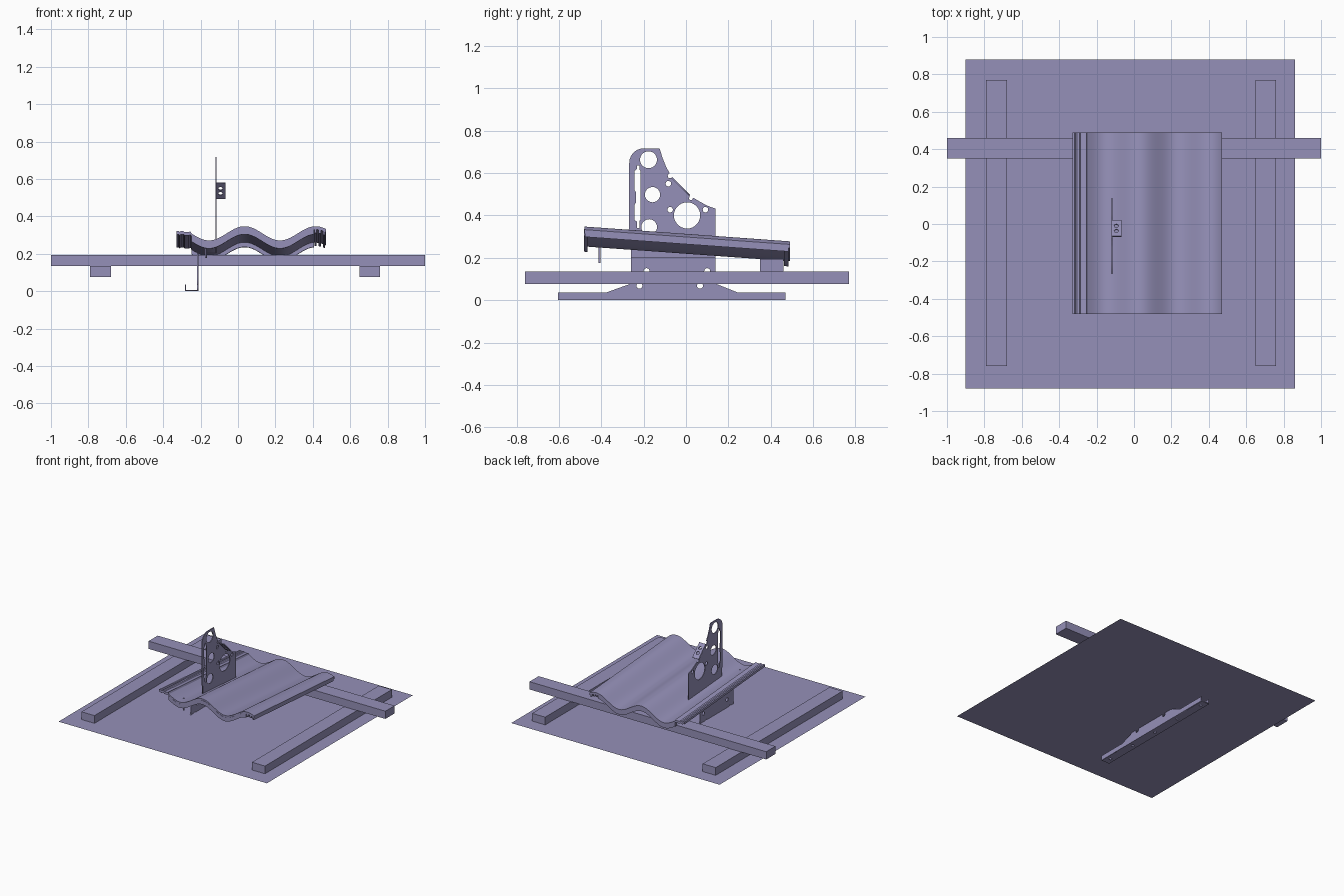
import bpy, bmesh
from math import cos, sin, pi, radians
from mathutils import Matrix, Vector

if "Cube" in bpy.data.objects:
    bpy.data.objects.remove(bpy.data.objects["Cube"])

# One muted violet colour for every part
paint = bpy.data.materials.new("muted_violet")
paint.diffuse_color = (0.30, 0.28, 0.48, 1)
paint.use_nodes = True
paint.node_tree.nodes["Principled BSDF"].inputs["Base Color"].default_value = paint.diffuse_color


def finish(name, bm):
    bmesh.ops.recalc_face_normals(bm, faces=bm.faces)
    me = bpy.data.meshes.new(name)
    bm.to_mesh(me)
    bm.free()
    ob = bpy.data.objects.new(name, me)
    bpy.context.collection.objects.link(ob)
    return ob


def box(name, x0, x1, y0, y1, z0, z1):
    bm = bmesh.new()
    bmesh.ops.create_cube(bm, size=1)
    for v in bm.verts:
        v.co = Vector(((x0 + x1) / 2 + v.co.x * (x1 - x0),
                       (y0 + y1) / 2 + v.co.y * (y1 - y0),
                       (z0 + z1) / 2 + v.co.z * (z1 - z0)))
    return finish(name, bm)


def select(ob):
    bpy.ops.object.select_all(action='DESELECT')
    ob.select_set(True)
    bpy.context.view_layer.objects.active = ob


def arc(cx, cy, r, a0=0, a1=360, n=28):
    full = a1 - a0 == 360
    steps = n if full else n + 1
    return [(cx + r * cos(radians(a0 + (a1 - a0) * i / n)),
             cy + r * sin(radians(a0 + (a1 - a0) * i / n))) for i in range(steps)]


def plate(name, loops, thick, u, v, origin):
    """Flat sheet: first loop is the outline, the others are holes."""
    cu = bpy.data.curves.new(name, 'CURVE')
    cu.dimensions = '2D'
    cu.fill_mode = 'BOTH'
    cu.extrude = thick / 2
    for loop in loops:
        sp = cu.splines.new('POLY')
        sp.points.add(len(loop) - 1)
        for p, (a, b) in zip(sp.points, loop):
            p.co = (a, b, 0, 1)
        sp.use_cyclic_u = True
    ob = bpy.data.objects.new(name, cu)
    bpy.context.collection.objects.link(ob)
    u, v = Vector(u).normalized(), Vector(v).normalized()
    m = Matrix((u, v, u.cross(v))).transposed().to_4x4()
    m.translation = origin
    ob.matrix_world = m
    select(ob)
    bpy.ops.object.convert(target='MESH')
    return bpy.context.object


# Roof underlay and timber battens
bm = bmesh.new()
bm.faces.new([bm.verts.new((x, y, 0.076)) for x, y in
              ((-0.90, -0.88), (0.86, -0.88), (0.86, 0.88), (-0.90, 0.88))])
finish("underlay_sheet", bm)
box("left_rail", -0.79, -0.68, -0.76, 0.77, 0.076, 0.135)
box("right_rail", 0.65, 0.76, -0.76, 0.77, 0.076, 0.135)
box("cross_batten", -1, 1, 0.35, 0.46, 0.135, 0.194)


# Wavy roof tile, sloping down to the back
def wave(x):
    return 0.275 + 0.038 * cos(2 * pi * (x - 0.035) / 0.38)


def strip(name, profile, y0, y1, thick, drop=0.0):
    bm = bmesh.new()
    ring = [(x, z - drop) for x, z in profile]
    ring += [(x, z - thick) for x, z in reversed(profile)]
    n = len(profile)
    ends = [[bm.verts.new((x, y, z - 0.072 * y)) for x, z in ring] for y in (y0, y1)]
    a, b = ends
    for i in range(2 * n):
        j = (i + 1) % (2 * n)
        bm.faces.new((a[i], a[j], b[j], b[i]))
    for e in ends:
        for i in range(n - 1):
            bm.faces.new((e[i], e[i + 1], e[2 * n - 2 - i], e[2 * n - 1 - i]))
    ob = finish(name, bm)
    select(ob)
    bpy.ops.object.shade_smooth_by_angle(angle=radians(30))
    return ob


def wave_points(x0, x1, n):
    return [(x0 + (x1 - x0) * i / n, wave(x0 + (x1 - x0) * i / n)) for i in range(n + 1)]


interlock = [(-0.33, 0.288), (-0.318, 0.288), (-0.312, 0.282), (-0.306, 0.288),
             (-0.292, 0.288), (-0.286, 0.282), (-0.262, 0.282), (-0.254, 0.286)]
strip("roof_tile", interlock + wave_points(-0.248, 0.47, 72), -0.48, 0.49, 0.018)
for name, y0, y1 in (("tile_front_lip", -0.482, -0.465), ("tile_back_lip", 0.462, 0.484)):
    strip(name, wave_points(-0.248, 0.405, 60), y0, y1, 0.043, 0.012)
for i in range(3):
    x = 0.408 + i * 0.023
    strip(f"tile_edge_rib_{i + 1}", wave_points(x, x + 0.012, 2), -0.478, 0.485, 0.036, 0.012)

# Upper bracket plate with rounded top, stepped slope and holes
T = 0.006
Y, Z = (0, 1, 0), (0, 0, 1)
outline = [(-0.26, 0.205), (0.14, 0.205), (0.14, 0.432), (0.10, 0.446), (0.06, 0.468),
           (0.035, 0.483), (0.026, 0.472), (0.014, 0.476), (0.017, 0.493),
           (-0.068, 0.578), (-0.082, 0.575), (-0.087, 0.588), (-0.078, 0.6),
           (-0.095, 0.632), (-0.11, 0.67), (-0.125, 0.717)]
outline += arc(-0.198, 0.647, 0.07, 90, 180, 12) + [(-0.268, 0.33), (-0.26, 0.32)]
slot = [(-0.232, 0.34), (-0.219, 0.34), (-0.219, 0.375), (-0.215, 0.38), (-0.215, 0.61),
        (-0.219, 0.615), (-0.219, 0.635), (-0.232, 0.635), (-0.232, 0.62),
        (-0.243, 0.61), (-0.243, 0.52), (-0.237, 0.51), (-0.237, 0.46),
        (-0.243, 0.45), (-0.243, 0.38), (-0.232, 0.37)]
holes = [(-0.177, 0.663, 0.04), (-0.158, 0.498, 0.036), (0.005, 0.40, 0.062),
         (-0.083, 0.55, 0.013), (-0.075, 0.427, 0.013), (0.092, 0.427, 0.013),
         (-0.174, 0.345, 0.037)]
plate("bracket_upper_plate", [outline, slot] + [arc(*h) for h in holes],
      T, Y, Z, (-0.118, 0, 0))

# Tab folded out along the sloping edge
plate("bracket_tab", [[(0, 0), (0.053, 0), (0.053, 0.12), (0, 0.12)],
                      arc(0.026, 0.042, 0.012), arc(0.026, 0.08, 0.012)],
      T, (1, 0, 0), (0, -1, 1), (-0.12, 0.018, 0.494))

# Lower bracket: offset shelf, web and channel foot
box("bracket_shelf", -0.218, -0.115, -0.26, 0.14, 0.202, 0.208)
web = [(-0.605, 0), (0.47, 0), (0.47, 0.035), (0.247, 0.035), (0.14, 0.078),
       (0.14, 0.208), (-0.26, 0.208), (-0.26, 0.078), (-0.38, 0.035), (-0.605, 0.035)]
plate("bracket_lower_web", [web] + [arc(y, z, 0.014, n=20) for y, z in
      ((-0.22, 0.068), (0.066, 0.068), (-0.186, 0.137), (0.1, 0.137))],
      T, Y, Z, (-0.215, 0, 0))
base = [(-0.283, -0.605), (-0.215, -0.605), (-0.215, 0.47), (-0.283, 0.47)]
plate("bracket_foot", [base] + [arc(-0.249, y, 0.011, n=16) for y in
      (-0.55, -0.31, -0.07, 0.17, 0.42)], T, (1, 0, 0), Y, (0, 0, T / 2))
box("bracket_foot_lip", -0.283, -0.278, -0.605, 0.47, 0, 0.035)

# Fixing pin through the tile
bpy.ops.mesh.primitive_cylinder_add(vertices=16, radius=0.005, depth=0.095,
                                    location=(-0.172, -0.408, 0.224))
bpy.context.object.name = "fixing_pin"
bpy.ops.object.shade_smooth_by_angle()

for ob in bpy.data.objects:
    ob.data.materials.clear()
    ob.data.materials.append(paint)
